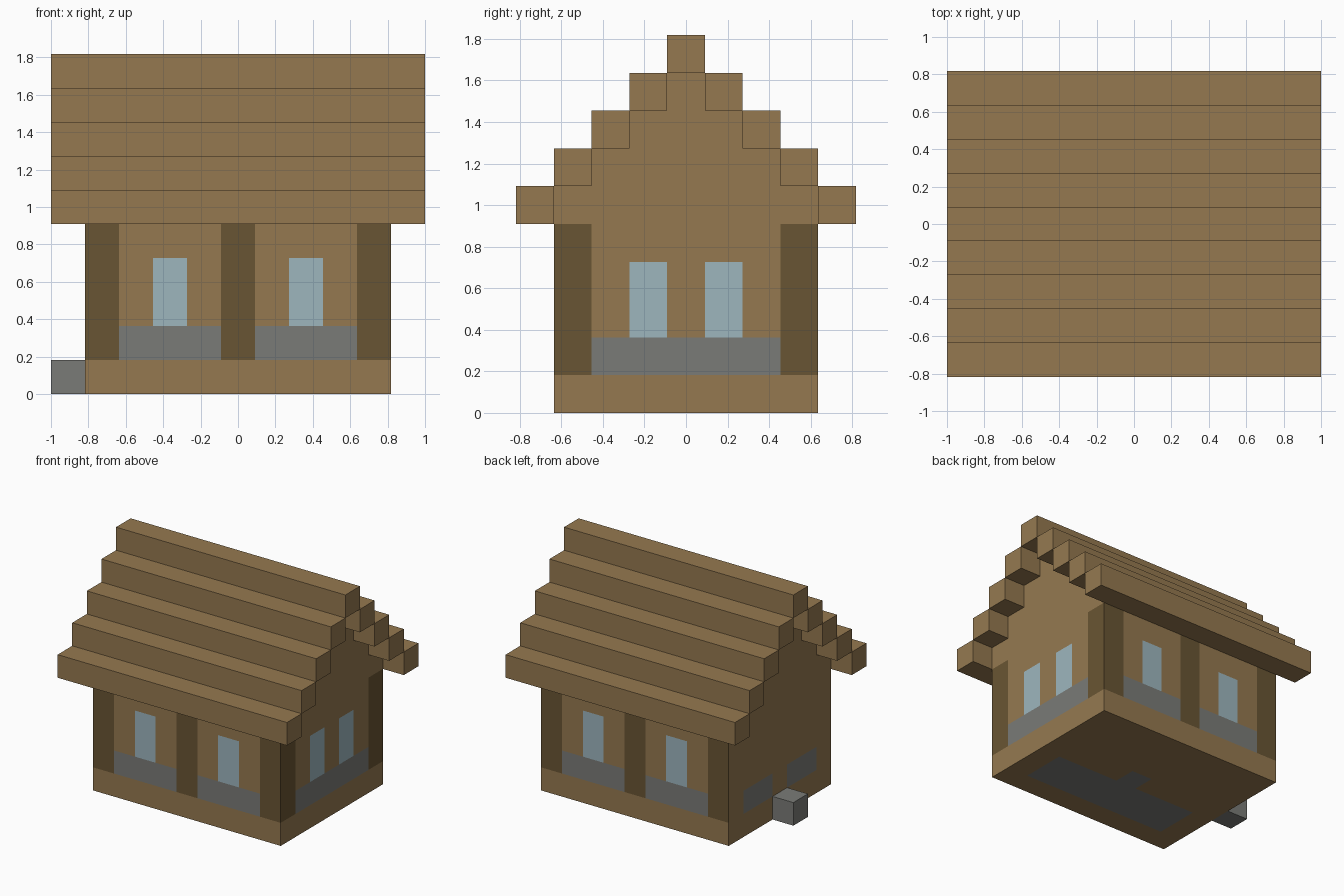
import bpy
import bmesh
from mathutils import Vector

U = 2 / 11          # one block
HALF_X, HALF_Y = 4, 3   # wall block indices run from -HALF to +HALF

if "Cube" in bpy.data.objects:
    bpy.data.objects.remove(bpy.data.objects["Cube"], do_unlink=True)


def material(name, rgb):
    linear = [((c / 255 + 0.055) / 1.055) ** 2.4 for c in rgb]
    mat = bpy.data.materials.new(name)
    mat.use_nodes = True
    mat.diffuse_color = (*linear, 1)
    mat.node_tree.nodes["Principled BSDF"].inputs["Base Color"].default_value = (*linear, 1)
    return mat


planks = material("plank brown", (149, 121, 80))
timber = material("dark timber", (105, 85, 51))
stone = material("grey stone", (122, 123, 119))
glass = material("pale blue glass", (157, 182, 190))
MATERIALS = [planks, timber, stone, glass]
PLANK, TIMBER, STONE, GLASS = range(4)


def add_object(name, bm, mats):
    mesh = bpy.data.meshes.new(name)
    bm.to_mesh(mesh)
    bm.free()
    for mat in mats:
        mesh.materials.append(mat)
    obj = bpy.data.objects.new(name, mesh)
    bpy.context.collection.objects.link(obj)
    return obj


def box(name, centre, size, mat):
    """Box with centre and size given in blocks."""
    bm = bmesh.new()
    bmesh.ops.create_cube(bm, size=1)
    bmesh.ops.scale(bm, vec=Vector(size) * U, verts=bm.verts)
    bmesh.ops.translate(bm, vec=Vector(centre) * U, verts=bm.verts)
    return add_object(name, bm, [mat])


def solid(x, y, z):
    """Walls with a gable that narrows one block per course."""
    return abs(x) <= HALF_X and 0 <= z <= 8 and abs(y) <= HALF_Y - max(0, z - 5)


def wall_colour(x, y, z, normal):
    if normal.z < 0:    # stone floor showing underneath
        floor = abs(x) <= 3 and y in (-2, -1)
        return STONE if floor or (x, y) == (0, 0) else PLANK
    if normal.z > 0 or not 1 <= z <= 4:
        return PLANK
    if normal.x < 0:    # door side: stone skirting either side of the door
        return STONE if z == 1 and abs(y) in (1, 2) else PLANK
    along, posts, windows = (y, (3,), (1,)) if normal.x else (x, (0, 4), (2,))
    if abs(along) in posts:
        return TIMBER
    if z == 1:
        return STONE
    return GLASS if abs(along) in windows and z in (2, 3) else PLANK


# House walls: outer faces of the block volume, coloured by position
bm = bmesh.new()
axes = [Vector(a) * s for a in ((1, 0, 0), (0, 1, 0), (0, 0, 1)) for s in (1, -1)]
for x in range(-HALF_X, HALF_X + 1):
    for y in range(-HALF_Y, HALF_Y + 1):
        for z in range(9):
            if not solid(x, y, z):
                continue
            for n in axes:
                if solid(x + n.x, y + n.y, z + n.z):
                    continue
                a = Vector((n.y, n.z, n.x))
                b = n.cross(a)
                mid = Vector((x, y, z + 0.5)) + n / 2
                corners = [mid + (a * i + b * j) / 2
                           for i, j in ((-1, -1), (1, -1), (1, 1), (-1, 1))]
                face = bm.faces.new([bm.verts.new(c * U) for c in corners])
                face.material_index = wall_colour(x, y, z, n)
bmesh.ops.remove_doubles(bm, verts=bm.verts, dist=0.001)
bmesh.ops.recalc_face_normals(bm, faces=bm.faces)
add_object("house_walls", bm, MATERIALS)

# Stepped roof: a pair of beams per course, then the ridge
for course in range(4):
    for side, label in ((-1, "front"), (1, "back")):
        box(f"{label}_roof_course_{course + 1}",
            (0, side * (4 - course), 5.5 + course), (11, 1, 1), planks)
box("roof_ridge", (0, 0, 9.5), (11, 1, 1), planks)

# Doorstep
box("doorstep", (-5, 0, 0.5), (1, 1, 1), stone)
